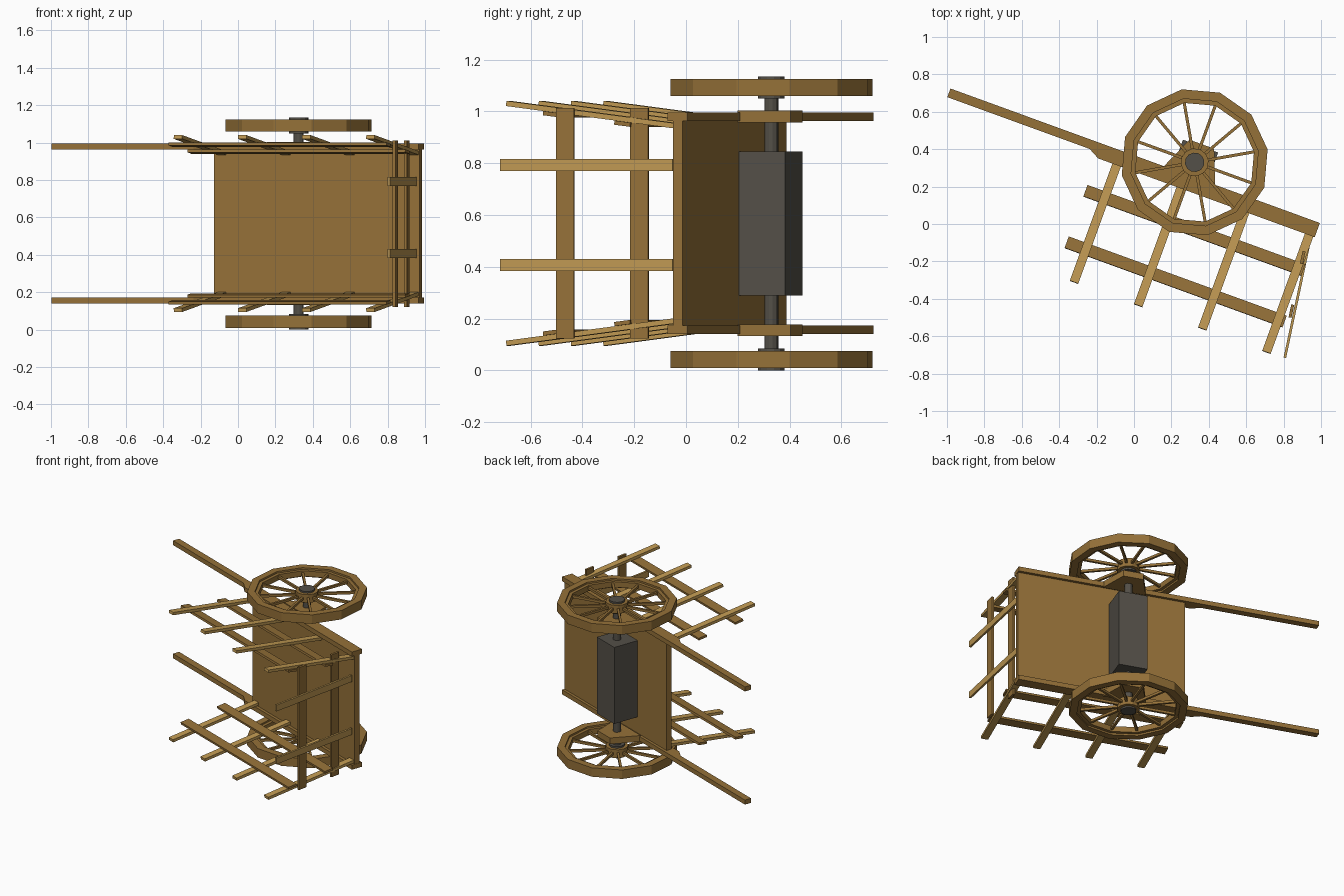
import bpy, bmesh, math
from mathutils import Matrix, Vector

cube = bpy.data.objects.get("Cube")
if cube:
    bpy.data.objects.remove(cube)


def material(name, rgb):
    m = bpy.data.materials.new(name)
    m.use_nodes = True
    m.diffuse_color = (*rgb, 1)
    m.node_tree.nodes["Principled BSDF"].inputs["Base Color"].default_value = (*rgb, 1)
    return m


WOOD = material("brown wood", (0.30, 0.165, 0.04))
PALE = material("pale wood", (0.52, 0.315, 0.085))
IRON = material("dark iron", (0.088, 0.08, 0.065))

# The cart lies on its side: its length runs along local x, its underside faces
# local +y, its axle is vertical, and everything is turned about z.
PLACE = Matrix.Translation((0, 0, 0.5675)) @ Matrix.Rotation(math.radians(-20), 4, "Z")
AXLE = Vector((0.192, 0.421, 0))


def finish(name, bm, mat, paired=False):
    """Make the object, or an upper and lower pair mirrored across the cart."""
    sides = (("upper_", 1), ("lower_", -1)) if paired else (("", 1),)
    for prefix, s in sides:
        part = bm.copy()
        part.transform(PLACE @ Matrix.Diagonal((1, 1, s, 1)))
        bmesh.ops.recalc_face_normals(part, faces=part.faces)
        mesh = bpy.data.meshes.new(prefix + name)
        part.to_mesh(mesh)
        part.free()
        mesh.materials.append(mat)
        bpy.context.collection.objects.link(bpy.data.objects.new(prefix + name, mesh))
    bm.free()


def add_box(bm, center, size, rot=Matrix()):
    m = Matrix.Translation(center) @ rot @ Matrix.Diagonal((*size, 1))
    bmesh.ops.create_cube(bm, size=1, matrix=m)


def add_prism(bm, points, low, high):
    face = bm.faces.new([bm.verts.new((x, y, low)) for x, y in points])
    top = bmesh.ops.extrude_face_region(bm, geom=[face])["geom"]
    moved = [v for v in top if isinstance(v, bmesh.types.BMVert)]
    bmesh.ops.translate(bm, verts=moved, vec=(0, 0, high - low))


def circle(r, n=12):
    return [(AXLE.x + r * math.cos(math.tau * i / n),
             AXLE.y + r * math.sin(math.tau * i / n)) for i in range(n)]


def add_ring(bm, inner, outer, low, high):
    loops = [[bm.verts.new((x, y, z)) for x, y in circle(r)]
             for r, z in ((inner, low), (outer, low), (outer, high), (inner, high))]
    for k in range(4):
        a, b = loops[k], loops[(k + 1) % 4]
        for i in range(12):
            j = (i + 1) % 12
            bm.faces.new((a[i], a[j], b[j], b[i]))


# Floor board between the shafts
bm = bmesh.new()
add_box(bm, (0.345, 0.305, 0), (1.17, 0.04, 0.80))
finish("floor", bm, WOOD)

# Side beams running forward into the narrower shafts
bm = bmesh.new()
add_prism(bm, [(-1.17, 0.296), (-1.17, 0.345), (0.932, 0.345),
               (0.932, 0.264), (-0.30, 0.264), (-0.36, 0.296)], 0.395, 0.428)
finish("shaft_beam", bm, WOOD, True)

# Axle brackets under the beams
bm = bmesh.new()
add_prism(bm, [(0.04, 0.335), (0.34, 0.335), (0.265, 0.525), (0.125, 0.525)], 0.39, 0.435)
finish("axle_bracket", bm, WOOD, True)

# Axle block and axle rod
bm = bmesh.new()
add_box(bm, (AXLE.x, 0.413, 0), (0.2, 0.2, 0.556))
finish("axle_block", bm, IRON)
bm = bmesh.new()
add_prism(bm, circle(0.027), -0.56, 0.56)
finish("axle_rod", bm, IRON)

# Wheels: rim, stepped inner rim, hub collar and spokes
bm = bmesh.new()
add_ring(bm, 0.345, 0.396, 0.4925, 0.5575)
add_ring(bm, 0.322, 0.347, 0.505, 0.545)
add_ring(bm, 0.045, 0.075, 0.495, 0.555)
for i in range(12):
    turn = Matrix.Rotation(math.tau * i / 12, 4, "Z")
    add_box(bm, AXLE + turn @ Vector((0.2, 0, 0.525)), (0.27, 0.016, 0.018), turn)
finish("wheel", bm, WOOD, True)

# Iron hub caps
bm = bmesh.new()
add_prism(bm, circle(0.052), 0.4825, 0.5675)
finish("hub", bm, IRON, True)

# Splayed side racks: pale stakes outside, brown rails inside
SPLAY = 0.125
tilt = Matrix.Rotation(-math.atan(SPLAY), 4, "X")


def rack_height(y):
    return 0.4125 - SPLAY * y


bm = bmesh.new()
for i in range(4):
    add_box(bm, (-0.195 + 0.365 * i, -0.05, rack_height(-0.05)), (0.048, 0.71, 0.02), tilt)
finish("rack_stakes", bm, PALE, True)
bm = bmesh.new()
for y in (0.078, -0.215):
    add_box(bm, (0.315, y, rack_height(y) - 0.018), (1.24, 0.065, 0.016), tilt)
finish("rack_rails", bm, WOOD, True)

# Tail gate leaning outward: pale bars outside, brown planks inside
lean = Matrix.Rotation(math.atan(0.141), 4, "Z")
bm = bmesh.new()
for z in (0.225, -0.16):
    add_box(bm, (0.955, -0.06, z), (0.014, 0.68, 0.046), lean)
finish("tailgate_bars", bm, PALE)
bm = bmesh.new()
for x, y in ((0.909, 0.14), (0.950, -0.15)):
    add_box(bm, (x, y, 0), (0.016, 0.07, 0.89), lean)
finish("tailgate_planks", bm, WOOD)
